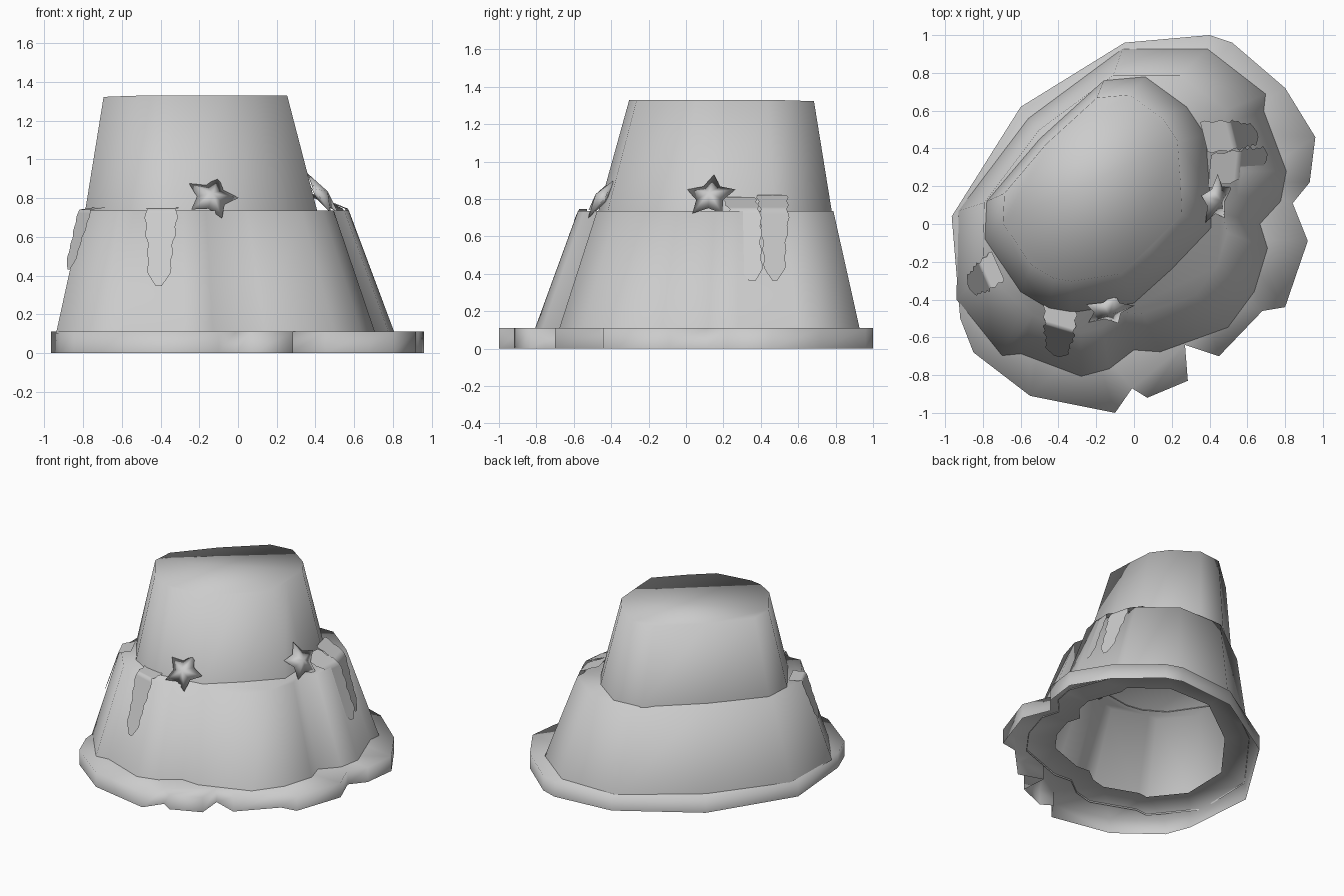
import bpy, bmesh, math
from mathutils import Vector

if "Cube" in bpy.data.objects:
    bpy.data.objects.remove(bpy.data.objects["Cube"])

BASE = [(.96, .46), (.80, .72), (.52, .96), (.40, 1.0), (-.05, .96), (-.60, .62), (-.965, .04),
        (-.92, -.50), (-.85, -.68), (-.55, -.91), (-.10, -1.0), (-.01, -.87), (.07, -.92),
        (.285, -.83), (.27, -.64), (.45, -.70), (.68, -.46), (.80, -.44), (.92, -.09),
        (.84, .11), (.93, .22)]
LOWER = [(-.06, .93), (-.56, .56), (-.93, .07), (-.94, -.40), (-.70, -.70), (-.60, -.69),
         (-.28, -.81), (-.13, -.77), (0, -.67), (.14, -.68), (.50, -.55), (.64, -.36),
         (.71, -.13), (.67, 0), (.78, .12), (.81, .28), (.69, .60), (.70, .69), (.39, .93)]
UPPER = [(-.16, .76), (-.50, .45), (-.78, .12), (-.79, -.08), (-.60, -.36), (-.45, -.45),
         (-.33, -.47), (0, -.42), (.20, -.24), (.41, -.02), (.40, .20), (.38, .47),
         (.28, .62), (.06, .78)]


def finish(bm, name):
    bmesh.ops.recalc_face_normals(bm, faces=bm.faces)
    me = bpy.data.meshes.new(name)
    bm.to_mesh(me)
    bm.free()
    for p in me.polygons:
        p.use_smooth = True
    ob = bpy.data.objects.new(name, me)
    bpy.context.collection.objects.link(ob)
    return ob


def shrink(outline, s, dx, dy):
    return [(x * s + dx, y * s + dy) for x, y in outline]


def tier(name, bottom, z0, top, z1, hole=None, dip=0):
    """Sloped wall, open below, with a full cap or a ledge around a hole."""
    bm = bmesh.new()
    lo = [bm.verts.new((x, y, z0)) for x, y in bottom]
    # the cap may dip slightly towards the back left
    hi = [bm.verts.new((x, y, z1 - dip * max(0, y - x - .2))) for x, y in top]
    n = len(lo)
    for i in range(n):
        j = (i + 1) % n
        bm.faces.new((lo[i], lo[j], hi[j], hi[i]))
    if hole:
        inner = [bm.verts.new((x, y, z1)) for x, y in hole]
        edges = [bm.edges.get((hi[i], hi[(i + 1) % n])) for i in range(n)]
        edges += [bm.edges.new((inner[i], inner[(i + 1) % len(inner)])) for i in range(len(inner))]
        bmesh.ops.triangle_fill(bm, edges=edges, use_beauty=True)
    else:
        bm.faces.new(hi)
    ob = finish(bm, name)
    me = ob.data
    p = me.polygons[0]
    if p.normal.dot(p.center - Vector((-.1, .1, p.center.z))) < 0:
        me.flip_normals()
    return ob


# Mound base and the two tiers
tier("base_slab", BASE, 0, BASE, .11, shrink(LOWER, .76, -.015, .015))
tier("lower_tier", LOWER, .1, shrink(LOWER, .785, -.063, .058), .735)
tier("upper_tier", UPPER, .73, shrink(UPPER, .79, -.07, .068), 1.33, dip=.015)


def weed_strip(name, path, across, half):
    """Thin wavy strip draped over the ledge along a three-point path."""
    a, b, c = (Vector(p) for p in path)
    across = Vector(across).normalized()
    bm = bmesh.new()
    rows, n, split = [], 24, 7
    for i in range(n + 1):
        p = a.lerp(b, i / split) if i < split else b.lerp(c, (i - split) / (n - split))
        t = i / n
        w = half * (1 if t < .35 else 1 - .4 * (t - .35) / .65)
        w *= 1 + .08 * math.sin(i * 1.6) + .04 * math.sin(i * .7)
        w *= {n: .3, n - 1: .65, n - 2: .9}.get(i, 1)
        rows.append([bm.verts.new(p + across * s * w) for s in (-1, 1)])
    for r, q in zip(rows, rows[1:]):
        bm.faces.new((r[0], r[1], q[1], q[0]))
    ob = finish(bm, name)
    if sum(p.normal.z for p in ob.data.polygons) < 0:
        ob.data.flip_normals()


# Hanging strips
weed_strip("front_strip", [(-.39, -.44, .75), (-.395, -.55, .745), (-.41, -.70, .345)], (1, -.3, 0), .085)
weed_strip("left_strip", [(-.72, -.22, .75), (-.79, -.275, .74), (-.875, -.335, .43)], (.4, -.9, 0), .08)
weed_strip("right_strip_a", [(.40, .28, .81), (.56, .31, .745), (.705, .355, .36)], (.1, 1, 0), .085)
weed_strip("right_strip_b", [(.37, .46, .82), (.525, .47, .745), (.655, .475, .365)], (-.25, 1, 0), .08)


def star(name, centre, normal, radius, spin):
    """Five-pointed star with raised middle on both sides."""
    n = Vector(normal).normalized()
    u = Vector((0, 0, 1)).cross(n).normalized()
    v = n.cross(u)
    c = Vector(centre)
    bm = bmesh.new()
    ring = []
    for i in range(10):
        ang = math.pi / 2 + spin + i * math.pi / 5
        r = radius if i % 2 == 0 else radius * .56
        ring.append(bm.verts.new(c + (u * math.cos(ang) + v * math.sin(ang)) * r))
    for side in (1, -1):
        tip = bm.verts.new(c + n * .035 * side)
        for i in range(10):
            bm.faces.new((ring[i], ring[(i + 1) % 10], tip))
    finish(bm, name)


# Starfish leaning on the upper tier
star("front_star", (-.135, -.455, .805), (.15, -.8, .58), .14, -.35)
star("right_star", (.435, .13, .815), (.8, -.2, .58), .14, 0)
